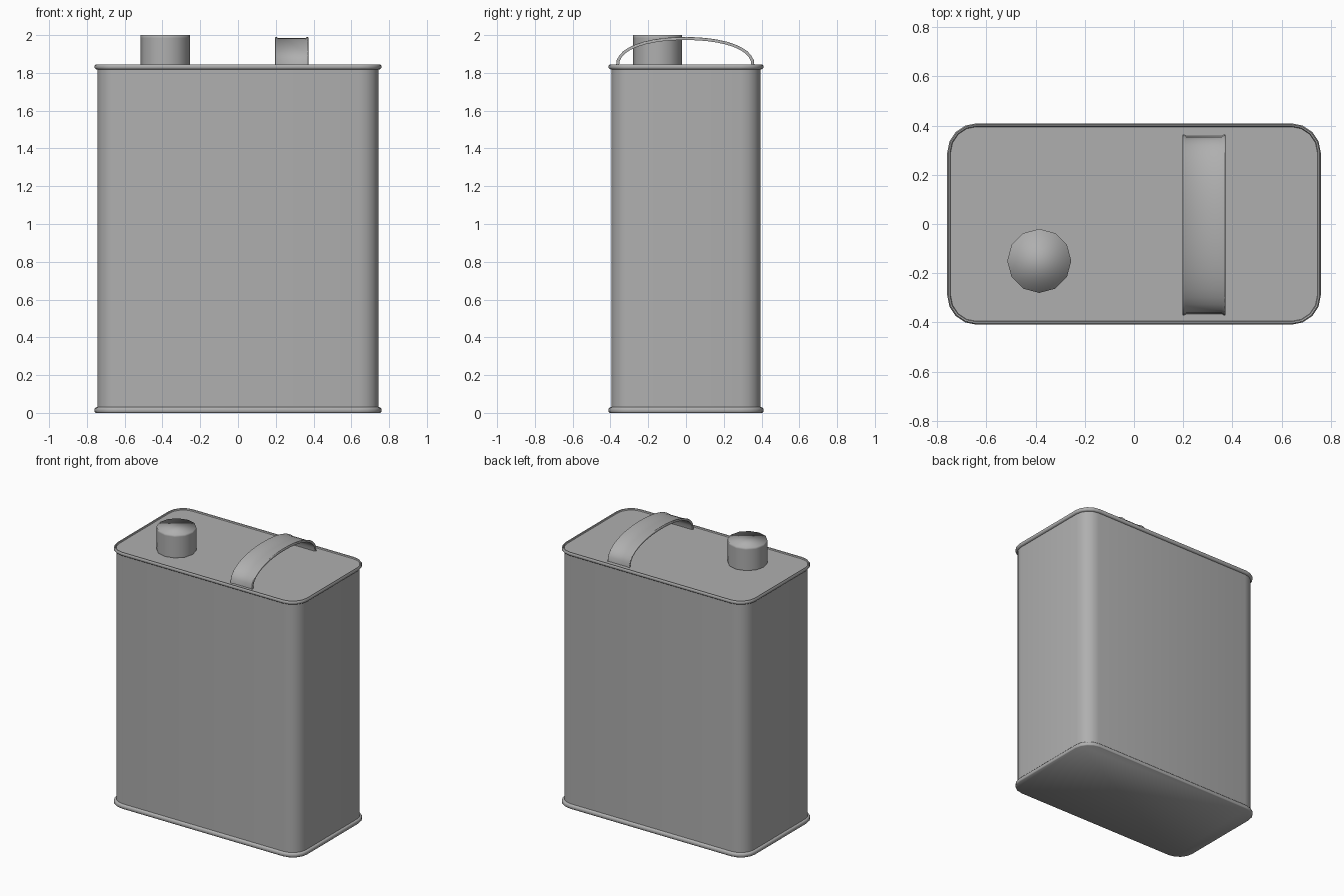
import bpy, math

if "Cube" in bpy.data.objects:
    bpy.data.objects.remove(bpy.data.objects["Cube"])

# Darker grey metal
metal = bpy.data.materials.new("grey_metal")
metal.diffuse_color = (0.43, 0.43, 0.43, 1)
metal.use_nodes = True
metal.node_tree.nodes["Principled BSDF"].inputs["Base Color"].default_value = metal.diffuse_color


def make(name, verts, faces, angle=35):
    me = bpy.data.meshes.new(name)
    me.from_pydata(verts, [], faces)
    me.update()
    me.materials.append(metal)
    ob = bpy.data.objects.new(name, me)
    bpy.context.collection.objects.link(ob)
    bpy.ops.object.select_all(action='DESELECT')
    ob.select_set(True)
    bpy.context.view_layer.objects.active = ob
    bpy.ops.object.mode_set(mode='EDIT')
    bpy.ops.mesh.select_all(action='SELECT')
    bpy.ops.mesh.normals_make_consistent(inside=False)
    bpy.ops.object.mode_set(mode='OBJECT')
    bpy.ops.object.shade_smooth_by_angle(angle=math.radians(angle))
    return ob


def rounded_ring(off, z, hx=0.745, hy=0.395, r=0.105, seg=4):
    # rounded rectangle outline grown by off
    pts = []
    for q, (sx, sy) in enumerate([(1, 1), (-1, 1), (-1, -1), (1, -1)]):
        for i in range(seg + 1):
            a = math.pi / 2 * (q + i / seg)
            pts.append((sx * (hx - r) + (r + off) * math.cos(a),
                        sy * (hy - r) + (r + off) * math.sin(a), z))
    return pts


def loft(name, rings, angle=35):
    n = len(rings[0])
    verts = [p for ring in rings for p in ring]
    faces = [(k * n + i, k * n + (i + 1) % n, (k + 1) * n + (i + 1) % n, (k + 1) * n + i)
             for k in range(len(rings) - 1) for i in range(n)]
    faces += [tuple(range(n)), tuple(range((len(rings) - 1) * n, len(rings) * n))]
    return make(name, verts, faces, angle)


# Tin body with rolled seams at the bottom and top, and a recessed lid
profile = [(0.009, 0.0), (0.014, 0.005), (0.014, 0.022), (0.008, 0.029), (0.0, 0.031),
           (0.0, 1.818), (0.009, 1.82), (0.014, 1.826), (0.014, 1.838), (0.009, 1.845),
           (0.003, 1.843), (0.0, 1.835)]
loft("can_body", [rounded_ring(o, z) for o, z in profile], 50)

# Twelve-sided screw cap, softly shaded at the top edge
loft("cap", [[(-0.385 + 0.13 * math.cos(math.tau * i / 12),
               -0.15 + 0.13 * math.sin(math.tau * i / 12), z) for i in range(12)]
             for z in (1.83, 1.84, 1.985, 2.0)], 180)

# Arched strap handle: shallow channel section (x, depth below outer arch)
section = [(0.197, 0.004), (0.2, 0.0), (0.206, 0.001), (0.213, 0.006), (0.357, 0.006),
           (0.364, 0.001), (0.369, 0.0), (0.372, 0.004), (0.37, 0.016), (0.199, 0.016)]
rings = []
steps = 20
for k in range(steps + 1):
    t = math.pi * k / steps
    c, s = math.cos(t), max(math.sin(t), 0.0)
    y = -0.367 * math.copysign(abs(c) ** 0.95, c)
    rings.append([(x, -0.004 + y * (1 - d / 0.367), 1.835 + (0.155 - d) * (s ** 0.85 if s > 1e-6 else 0))
                  for x, d in section])
loft("handle", rings, 70)
